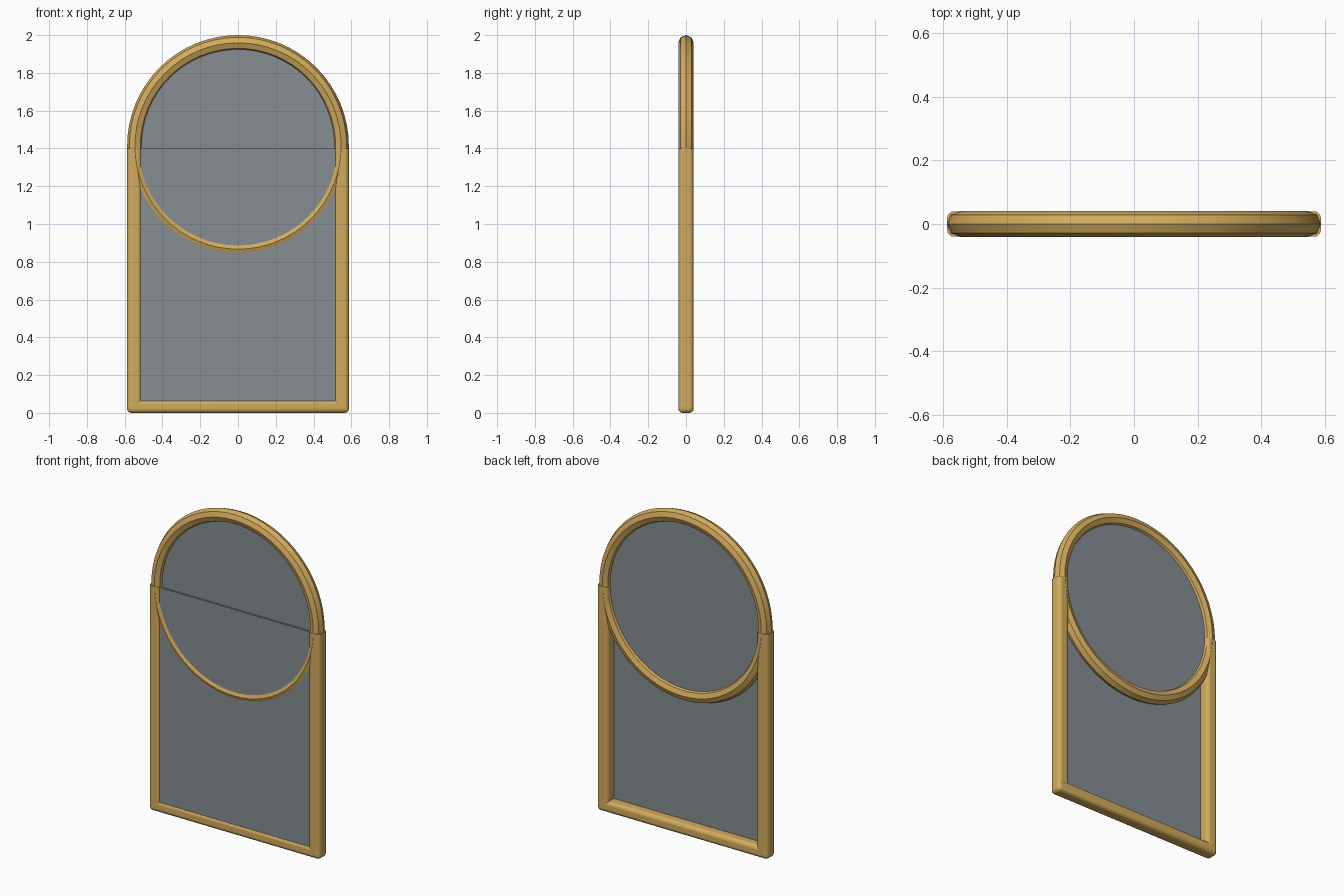
import bpy
import math

cube = bpy.data.objects.get("Cube")
if cube:
    bpy.data.objects.remove(cube, do_unlink=True)


def material(name, colour):
    mat = bpy.data.materials.new(name)
    mat.use_nodes = True
    mat.diffuse_color = colour
    mat.node_tree.nodes["Principled BSDF"].inputs["Base Color"].default_value = colour
    return mat


gold = material("warm gold", (0.65, 0.41, 0.11, 1))
glass = material("mirror grey", (0.24, 0.27, 0.29, 1))

RING_Z = 1.413     # centre of the round mirror
RING_R = 0.546     # radius of the ring's centre line
HALF = 0.587       # half the overall width
DEPTH = 0.04       # half the frame depth
RAIL = 0.07        # height of the bottom rail
POST_TOP = 1.4


def finish(name, mat, angle=30):
    obj = bpy.context.object
    obj.name = name
    obj.data.materials.append(mat)
    bpy.ops.object.transform_apply(location=True, rotation=True, scale=True)
    bpy.ops.object.shade_smooth_by_angle(angle=math.radians(angle))
    return obj


def box(name, mat, low, high, bevel=0):
    centre = [(a + b) / 2 for a, b in zip(low, high)]
    bpy.ops.mesh.primitive_cube_add(size=1, location=centre)
    bpy.context.object.scale = [b - a for a, b in zip(low, high)]
    obj = finish(name, mat)
    if bevel:
        mod = obj.modifiers.new("rounded edges", 'BEVEL')
        mod.width = bevel
        mod.segments = 4
    return obj


# Round ring with an eight-sided section, forming the arch
bpy.ops.mesh.primitive_torus_add(
    major_segments=64, minor_segments=8, major_radius=RING_R,
    minor_radius=HALF - RING_R, location=(0, 0, RING_Z),
    rotation=(math.pi / 2, 0, 0))
finish("arch_ring", gold)

# Round mirror set inside the ring
bpy.ops.mesh.primitive_cylinder_add(
    vertices=64, radius=0.515, depth=0.03, location=(0, 0, RING_Z),
    rotation=(math.pi / 2, 0, 0))
finish("round_mirror", glass)

# Lower panel, set near the front face
box("lower_panel", glass, (-0.53, -0.033, 0.05), (0.53, -0.022, POST_TOP))

# Side posts
for side, name in ((-1, "right_post"), (1, "left_post")):
    xs = sorted((side * 0.51, side * HALF))
    post = box(name, gold, (xs[0], -DEPTH, RAIL - 0.02),
               (xs[1], DEPTH, POST_TOP))
    # Round only the upright edges
    weights = post.data.attributes.new("bevel_weight_edge", 'FLOAT', 'EDGE')
    for edge in post.data.edges:
        a, b = (post.data.vertices[i].co for i in edge.vertices)
        weights.data[edge.index].value = 1.0 if abs(a.z - b.z) > 1 else 0.0
    mod = post.modifiers.new("rounded edges", 'BEVEL')
    mod.limit_method = 'WEIGHT'
    mod.width = 0.022
    mod.segments = 4

# Bottom rail
box("bottom_rail", gold, (-HALF, -DEPTH, 0), (HALF, DEPTH, RAIL), 0.022)
